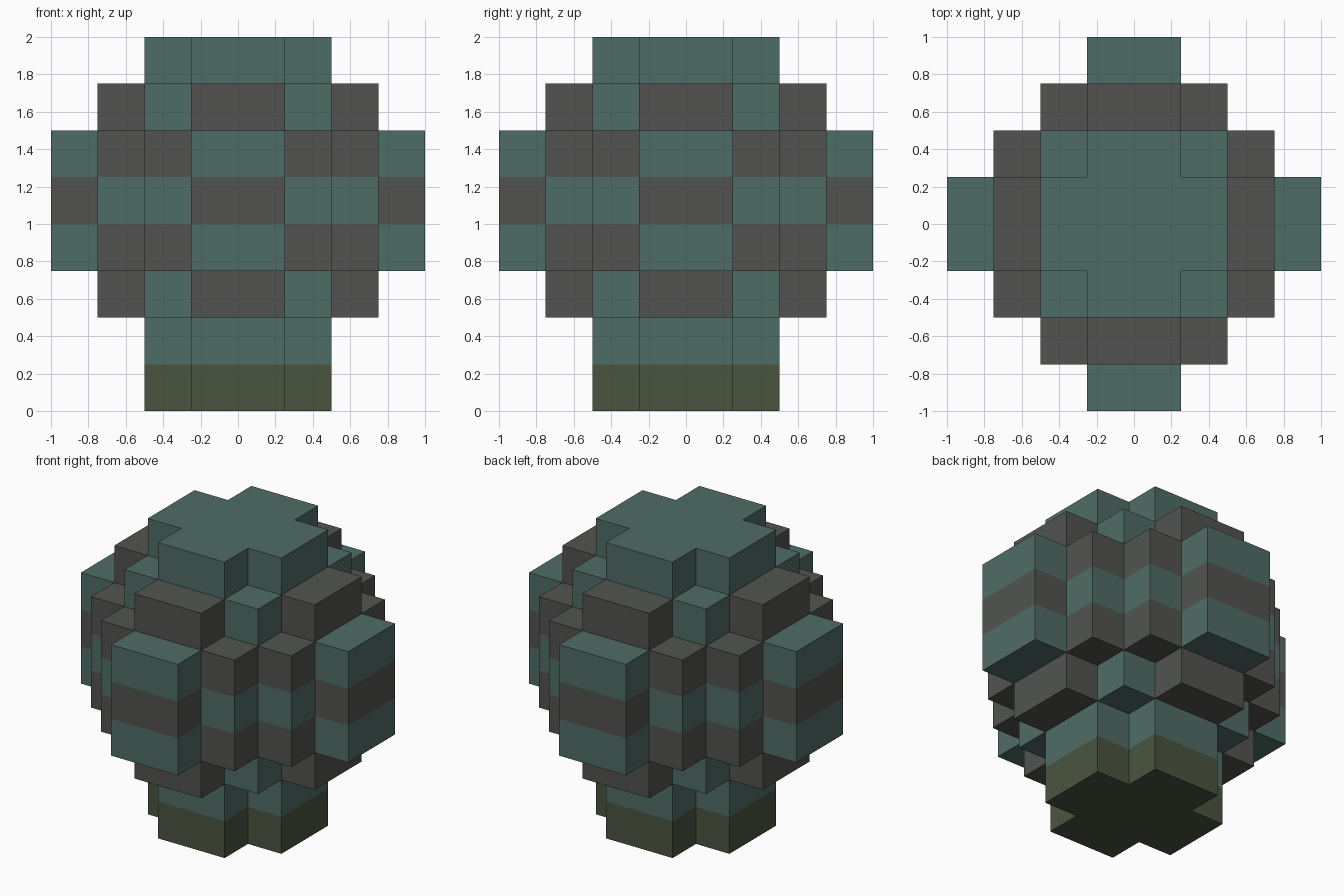
import bpy, bmesh, math

old = bpy.data.objects.get("Cube")
if old:
    bpy.data.objects.remove(old, do_unlink=True)

CELL = 0.25                                # block size
REACH = [1, 1, 2, 3, 3, 3, 2, 1]           # stepped radius of each layer, bottom to top


def linear(c):
    c /= 255
    return c / 12.92 if c <= 0.04045 else ((c + 0.055) / 1.055) ** 2.4


def material(name, rgb):
    col = (*[linear(c) for c in rgb], 1)
    m = bpy.data.materials.new(name)
    m.use_nodes = True
    m.diffuse_color = col
    bsdf = m.node_tree.nodes["Principled BSDF"]
    bsdf.inputs["Base Color"].default_value = col
    bsdf.inputs["Roughness"].default_value = 0.9
    return m


MATS = [material("teal", (79, 108, 102)),
        material("warm grey", (82, 84, 80)),
        material("olive", (74, 84, 63))]


def ring(i):
    """Distance of a column from the centre line, 0 to 3."""
    return i - 4 if i >= 4 else 3 - i


def solid(i, j, k):
    return 0 <= k < 8 and ring(i) + ring(j) <= REACH[k]


def colour(i, j, k):
    """Olive foot, then arms and corners alternate teal and grey by layer."""
    if k == 0:
        return 2
    arm = min(ring(i), ring(j)) == 0
    return 0 if arm == (k % 2 == 1) else 1


def build_tier(name, layers):
    """Outer skin of a run of layers, with flat areas merged per colour."""
    bm = bmesh.new()
    verts = {}

    def vert(p):
        if p not in verts:
            verts[p] = bm.verts.new(((p[0] - 4) * CELL, (p[1] - 4) * CELL, p[2] * CELL))
        return verts[p]

    cells = [(i, j, k) for k in layers for i in range(8) for j in range(8) if solid(i, j, k)]
    for cell in cells:
        for axis in range(3):
            for side in (0, 1):
                near = list(cell)
                near[axis] += 2 * side - 1
                if solid(*near):
                    continue
                u, v = (axis + 1) % 3, (axis + 2) % 3
                loop = []
                for du, dv in ((0, 0), (1, 0), (1, 1), (0, 1)):
                    p = list(cell)
                    p[axis] += side
                    p[u] += du
                    p[v] += dv
                    loop.append(vert(tuple(p)))
                face = bm.faces.new(loop if side else loop[::-1])
                face.material_index = colour(*cell)

    bmesh.ops.dissolve_limit(bm, angle_limit=math.radians(1), verts=bm.verts[:],
                             edges=bm.edges[:], delimit={'MATERIAL'})
    mesh = bpy.data.meshes.new(name)
    for m in MATS:
        mesh.materials.append(m)
    bm.to_mesh(mesh)
    bm.free()
    obj = bpy.data.objects.new(name, mesh)
    bpy.context.collection.objects.link(obj)


# Tiers from the ground up
build_tier("foot", [0])
build_tier("neck", [1])
build_tier("lower_step", [2])
build_tier("banded_belly", [3, 4, 5])
build_tier("upper_step", [6])
build_tier("crown", [7])
